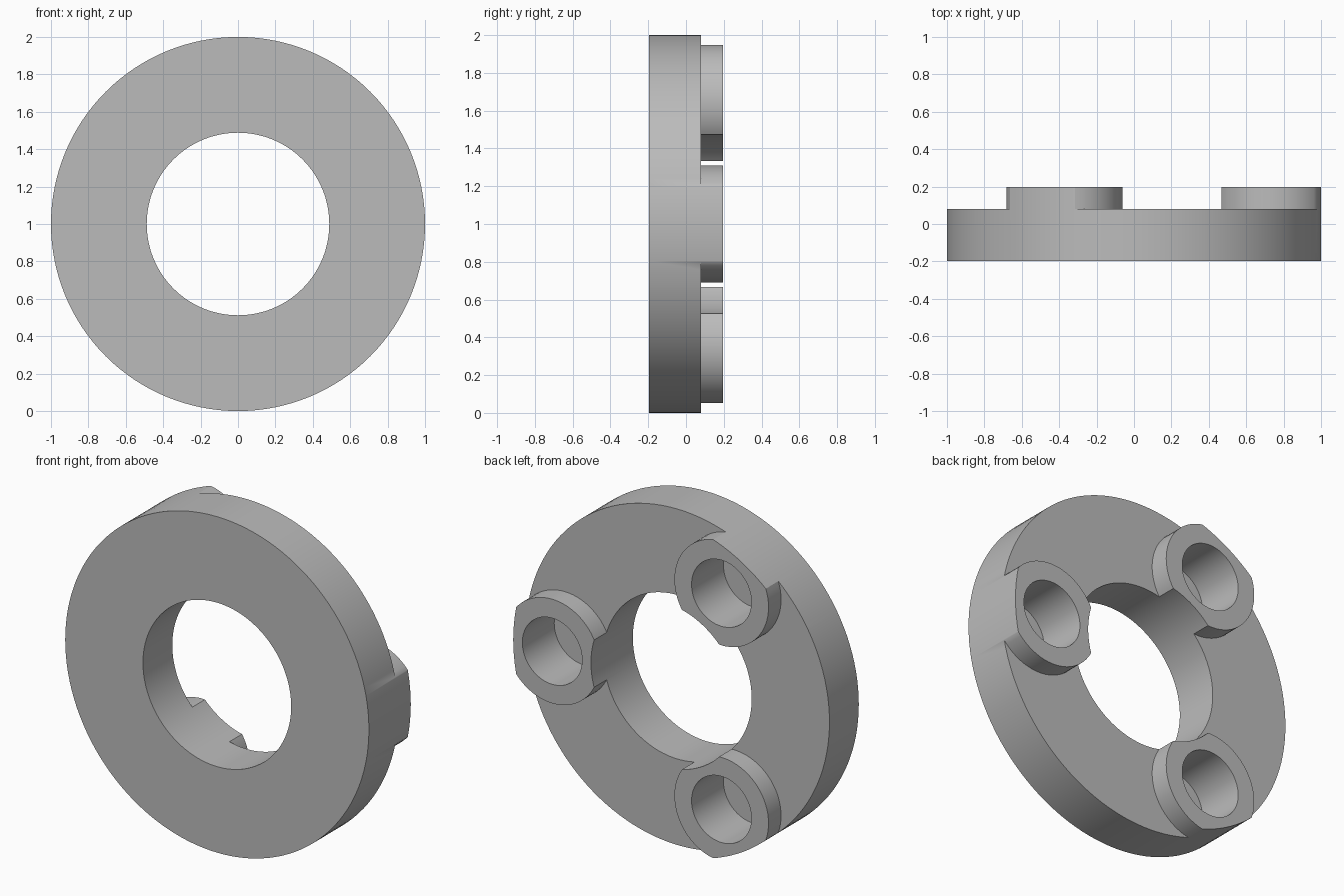
import bpy
import math
from mathutils import Matrix, Vector

FRONT, SHOULDER, BACK = -0.197, 0.079, 0.197
OUTER, INNER = 1.0, 0.488
BOSS_ORBIT, BOSS_RADIUS = 0.743, 0.31
HOLE_RADIUS, HOLE_DEPTH = 0.197, 0.3
CENTRE_Z = 1.0

if "Cube" in bpy.data.objects:
    bpy.data.objects.remove(bpy.data.objects["Cube"], do_unlink=True)

grey = bpy.data.materials.new("plain grey")
grey.use_nodes = True
colour = (0.5, 0.5, 0.5, 1)
grey.diffuse_color = colour
grey.node_tree.nodes["Principled BSDF"].inputs["Base Color"].default_value = colour


def cylinder(name, radius, y0, y1, x=0.0, z=0.0, sides=128):
    """Cylinder along y, placed relative to the ring centre."""
    bpy.ops.mesh.primitive_cylinder_add(vertices=sides, radius=radius, depth=y1 - y0)
    obj = bpy.context.object
    obj.name = name
    place = Matrix.Translation(Vector((x, (y0 + y1) / 2, CENTRE_Z + z)))
    obj.data.transform(place @ Matrix.Rotation(math.radians(90), 4, "X"))
    obj.data.materials.append(grey)
    return obj


def cut(target, cutter):
    """Subtract the cutter from the target, then discard it."""
    cutter.hide_render = True
    bpy.context.view_layer.objects.active = target
    mod = target.modifiers.new("cut", "BOOLEAN")
    mod.operation = "DIFFERENCE"
    mod.solver = "EXACT"
    mod.object = cutter
    bpy.ops.object.modifier_apply(modifier=mod.name)
    bpy.data.objects.remove(cutter, do_unlink=True)


# Full-depth ring
ring = cylinder("ring_with_bosses", OUTER, FRONT, BACK)
cut(ring, cylinder("bore_cutter", INNER, FRONT - 0.1, BACK + 0.1))

# Three bosses, left standing when the rest of the back is cut down
spots = [(BOSS_ORBIT * math.cos(a), BOSS_ORBIT * math.sin(a))
         for a in (math.radians(120 * i) for i in range(3))]
waste = cylinder("back_cutter", OUTER + 0.3, SHOULDER, BACK + 0.1)
for x, z in spots:
    cut(waste, cylinder("boss", BOSS_RADIUS, SHOULDER - 0.1, BACK + 0.2, x, z, 72))
cut(ring, waste)

# Blind hole in each boss
for x, z in spots:
    cut(ring, cylinder("hole_cutter", HOLE_RADIUS, BACK - HOLE_DEPTH, BACK + 0.1, x, z, 64))

# Smooth round walls with crisp edges
bpy.ops.object.select_all(action="DESELECT")
ring.select_set(True)
bpy.context.view_layer.objects.active = ring
bpy.ops.object.shade_smooth_by_angle(angle=math.radians(30))
